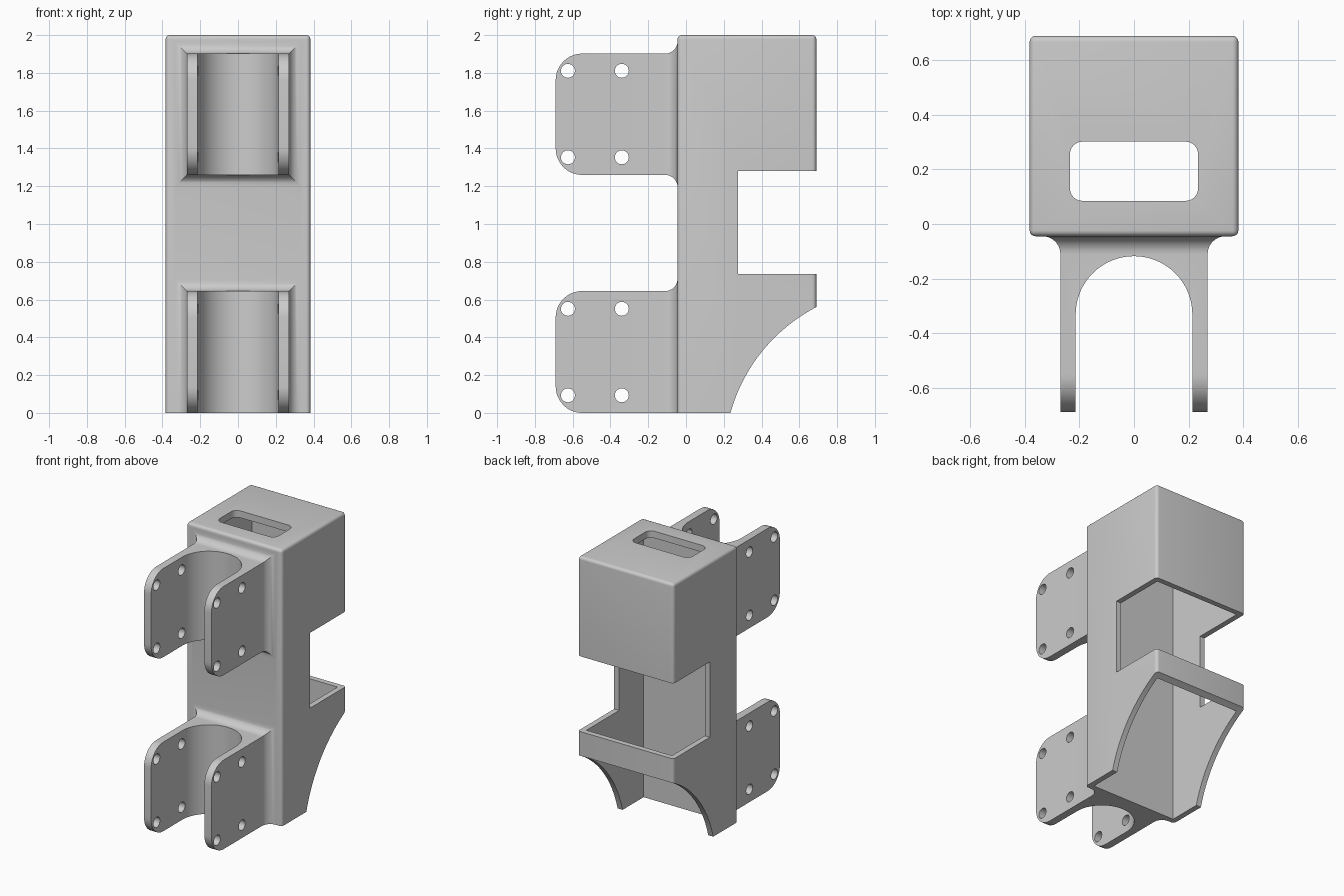
import bpy, bmesh, math
from mathutils import Vector

if "Cube" in bpy.data.objects:
    bpy.data.objects.remove(bpy.data.objects["Cube"])

grey = bpy.data.materials.new("plain grey")
grey.diffuse_color = (0.6, 0.6, 0.6, 1)
grey.use_nodes = True
grey.node_tree.nodes["Principled BSDF"].inputs["Base Color"].default_value = grey.diffuse_color


def finish(bm, name):
    bmesh.ops.recalc_face_normals(bm, faces=bm.faces)
    me = bpy.data.meshes.new(name)
    bm.to_mesh(me)
    bm.free()
    me.materials.append(grey)
    ob = bpy.data.objects.new(name, me)
    bpy.context.collection.objects.link(ob)
    return ob


def prism(name, pts, axis, lo, hi):
    """Extrude a 2D outline along an axis: 'x' takes (y, z), 'z' takes (x, y)."""
    bm = bmesh.new()
    place = (lambda p, d: (d, p[0], p[1])) if axis == "x" else (lambda p, d: (p[0], p[1], d))
    face = bm.faces.new([bm.verts.new(place(p, lo)) for p in pts])
    ext = bmesh.ops.extrude_face_region(bm, geom=[face])["geom"]
    step = Vector(place((0, 0), hi - lo))
    bmesh.ops.translate(bm, vec=step, verts=[v for v in ext if isinstance(v, bmesh.types.BMVert)])
    return finish(bm, name)


def rect(a0, a1, b0, b1):
    return [(a0, b0), (a1, b0), (a1, b1), (a0, b1)]


def arc(cx, cy, r, a0, a1, n):
    return [(cx + r * math.cos(math.radians(a0 + (a1 - a0) * i / n)),
             cy + r * math.sin(math.radians(a0 + (a1 - a0) * i / n))) for i in range(n + 1)]


def combine(target, other, operation):
    """Apply a boolean and remove the helper object."""
    other.hide_render = True
    mod = target.modifiers.new("bool", "BOOLEAN")
    mod.operation, mod.solver, mod.object = operation, "EXACT", other
    bpy.context.view_layer.objects.active = target
    bpy.ops.object.modifier_apply(modifier=mod.name)
    bpy.data.objects.remove(other, do_unlink=True)


HALF, FRONT, BACK, TOP = 0.383, -0.045, 0.69, 2.0
WALL, ROOF = 0.04, 0.05

# Housing block with rounded upright and top edges
housing = prism("housing", rect(-HALF, HALF, FRONT, BACK), "z", 0, TOP)
bm = bmesh.new()
bm.from_mesh(housing.data)
edges = [e for e in bm.edges if not all(v.co.z < 0.01 for v in e.verts)]
bmesh.ops.bevel(bm, geom=edges, offset=0.022, segments=5, profile=0.5, affect="EDGES")
bm.to_mesh(housing.data)
bm.free()


def clamp(name, z0, z1, flare_bottom):
    """Pair of plates around a round seat, flaring into the housing."""
    half, root, r, c = 0.27, -0.11, 0.065, 0.14
    outline = [(root, z0), (root, z1)]
    outline += arc(-0.69 + c, z1 - c, c, 90, 180, 12) + arc(-0.69 + c, z0 + c, c, 180, 270, 12)
    ob = prism(name, outline, "x", -half, half)

    # Fillet: extrude the back face outward along a quarter circle
    bm = bmesh.new()
    bm.from_mesh(ob.data)
    face = next(f for f in bm.faces if all(abs(v.co.y - root) < 1e-4 for v in f.verts))
    mid = (z0 + z1) / 2
    rings = [(r - r * math.cos(t), r * math.sin(t)) for t in [math.pi / 2 * i / 8 for i in range(1, 9)]]
    rings.append((r, r + 0.02))
    for grow, depth in rings:
        new = bmesh.ops.extrude_face_region(bm, geom=[face])["geom"]
        bm.faces.remove(face)
        face = next(g for g in new if isinstance(g, bmesh.types.BMFace))
        for v in face.verts:
            v.co.x = math.copysign(half + grow, v.co.x)
            v.co.y = root + depth
            if v.co.z > mid:
                v.co.z = z1 + grow
            elif flare_bottom:
                v.co.z = z0 - grow
    bmesh.ops.recalc_face_normals(bm, faces=bm.faces)
    bm.to_mesh(ob.data)
    bm.free()

    # Round seat and open mouth
    seat = arc(0, -0.332, 0.214, 0, 180, 40) + [(-0.214, -0.9), (0.214, -0.9)]
    combine(ob, prism("seat_cutter", seat, "z", z0 - 0.2, z1 + 0.2), "DIFFERENCE")
    # Bolt holes
    for y in (-0.625, -0.34):
        for z in (z0 + 0.093, z0 + 0.551):
            combine(ob, prism("hole_cutter", arc(y, z, 0.037, 0, 345, 23), "x", -0.5, 0.5), "DIFFERENCE")
    return ob


# Upper and lower clamps joined to the housing
combine(housing, clamp("upper_clamp", 1.26, 1.902, True), "UNION")
combine(housing, clamp("lower_clamp", 0.0, 0.645, False), "UNION")

# Hollow inside, open at the bottom
cavity = prism("cavity_cutter", rect(-HALF + WALL, HALF - WALL, FRONT + WALL, BACK - WALL),
               "z", -0.2, TOP - ROOF)
combine(housing, cavity, "DIFFERENCE")

# Back window
combine(housing, prism("window_cutter", rect(0.275, 1.0, 0.735, 1.28), "x", -1, 1), "DIFFERENCE")

# Curved cutaway below the back band
a0 = math.degrees(math.atan2(0.56 + 0.243, 0.69 - 1.107))
a1 = math.degrees(math.atan2(0.243, 0.235 - 1.107))
curve = arc(1.107, -0.243, 0.905, a0 - 8, a1 + 8, 32) + [(1.2, -0.3), (1.2, 0.6)]
combine(housing, prism("curve_cutter", curve, "x", -1, 1), "DIFFERENCE")

# Rounded slot in the roof
r = 0.045
slot = []
for cx, cy, a in ((0.235 - r, 0.302 - r, 0), (-0.235 + r, 0.302 - r, 90),
                  (-0.235 + r, 0.085 + r, 180), (0.235 - r, 0.085 + r, 270)):
    slot += arc(cx, cy, r, a, a + 90, 6)
combine(housing, prism("slot_cutter", slot, "z", 1.8, 2.2), "DIFFERENCE")

# Smooth curves, sharp edges
bpy.ops.object.select_all(action="DESELECT")
housing.select_set(True)
bpy.context.view_layer.objects.active = housing
bpy.ops.object.shade_smooth_by_angle(angle=math.radians(30))
